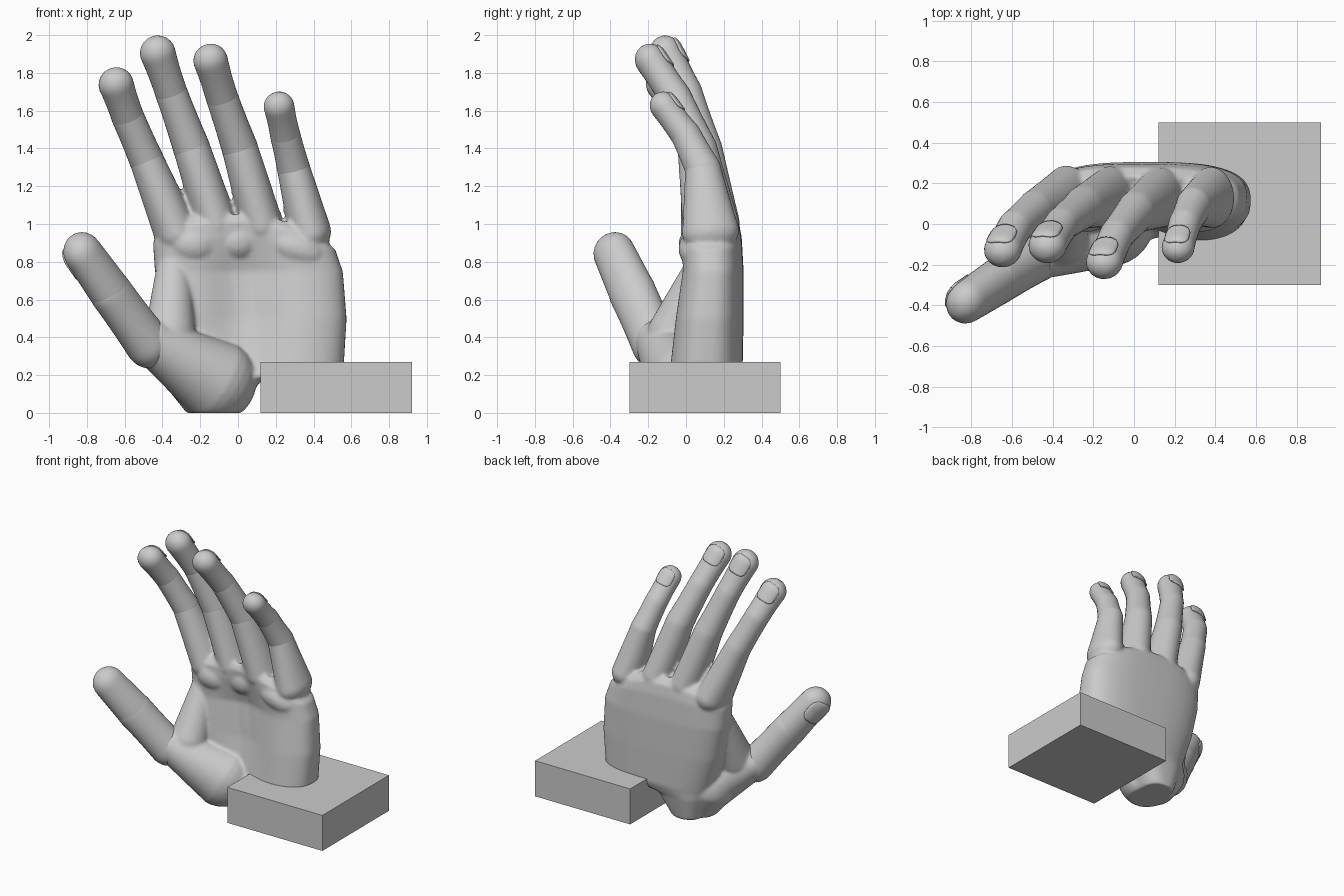
import bpy, bmesh
from math import sin, cos, pi, exp, copysign
from mathutils import Vector

cube = bpy.data.objects.get("Cube")
if cube:
    bpy.data.objects.remove(cube, do_unlink=True)

grey = bpy.data.materials.new("plain grey")
grey.use_nodes = True
tone = (0.6, 0.6, 0.6, 1)
grey.diffuse_color = tone
grey.node_tree.nodes["Principled BSDF"].inputs["Base Color"].default_value = tone


def finish(name, bm, angle=None):
    bmesh.ops.recalc_face_normals(bm, faces=bm.faces[:])
    mesh = bpy.data.meshes.new(name)
    bm.to_mesh(mesh)
    bm.free()
    mesh.materials.append(grey)
    ob = bpy.data.objects.new(name, mesh)
    bpy.context.collection.objects.link(ob)
    if angle:
        bpy.ops.object.select_all(action='DESELECT')
        bpy.context.view_layer.objects.active = ob
        ob.select_set(True)
        bpy.ops.object.shade_smooth_by_angle(angle=angle)
    return ob


def skin(rings):
    """Join a list of closed point rings into a capped surface."""
    bm = bmesh.new()
    loops = [[bm.verts.new(p) for p in ring] for ring in rings]
    n = len(loops[0])
    for a, b in zip(loops, loops[1:]):
        for i in range(n):
            bm.faces.new((a[i], a[(i + 1) % n], b[(i + 1) % n], b[i]))
    bm.faces.new(loops[0])
    bm.faces.new(loops[-1])
    return bm


def cut_floor(bm):
    cut = bmesh.ops.bisect_plane(bm, geom=bm.verts[:] + bm.edges[:] + bm.faces[:],
                                 plane_co=(0, 0, 0), plane_no=(0, 0, 1), clear_inner=True)
    edges = [e for e in cut["geom_cut"] if isinstance(e, bmesh.types.BMEdge)]
    if edges:
        bmesh.ops.holes_fill(bm, edges=edges)


def frame(a, b, back):
    d = (b - a).normalized()
    side = d.cross(Vector(back)).normalized()
    return d, side, side.cross(d)


def bone(name, a, b, ra, rb, depth=(1, 1), waist=0.0, back=(0, 1, 0)):
    """Round-ended tapering segment; depth scales the front-to-back radius."""
    a, b = Vector(a), Vector(b)
    d, side, up = frame(a, b, back)
    steps = [(a - d * ra * cos(k * pi / 14), ra * sin(k * pi / 14), depth[0])
             for k in range(1, 7)]
    for k in range(13):
        t = k / 12
        steps.append((a.lerp(b, t), ra + (rb - ra) * t - waist * sin(pi * t),
                      depth[0] + (depth[1] - depth[0]) * t))
    steps += [(b + d * rb * cos(k * pi / 14), rb * sin(k * pi / 14), depth[1])
              for k in range(6, 0, -1)]
    rings = [[c + side * r * cos(q * pi / 16) + up * r * s * sin(q * pi / 16)
              for q in range(32)] for c, r, s in steps]
    bm = skin(rings)
    cut_floor(bm)
    return finish(name, bm, 0.9)


def nail(name, a, b, r, depth, back=(0, 1, 0)):
    """Thin curved plate with rounded corners, following the fingertip."""
    a, b = Vector(a), Vector(b)
    d, side, up = frame(a, b, back)
    bm = bmesh.new()
    bmesh.ops.create_grid(bm, x_segments=10, y_segments=10, size=1)
    for v in bm.verts:
        u, w = v.co.x, v.co.y
        u, w = u * (1 - 0.2 * w ** 4), w * (1 - 0.2 * u ** 4)
        q = u * 0.8
        along = 0.75 * w - 0.2
        ring = (1 - max(along, 0) ** 2) ** 0.5 + 0.03
        v.co = (b + d * r * along + side * r * ring * sin(q)
                + up * r * ring * depth * cos(q))
    ob = finish(name, bm, 0.6)
    mod = ob.modifiers.new("thickness", 'SOLIDIFY')
    mod.thickness = 0.008
    mod.offset = 0


def pad(name, centre, size, tilt=0):
    bm = bmesh.new()
    bmesh.ops.create_uvsphere(bm, u_segments=24, v_segments=14, radius=1)
    ca, sa = cos(tilt), sin(tilt)
    for v in bm.verts:
        x, y, z = (c * s for c, s in zip(v.co, size))
        v.co = Vector(centre) + Vector((x * ca - z * sa, y, x * sa + z * ca))
    return finish(name, bm, 0.9)


# Base block
bm = bmesh.new()
bmesh.ops.create_cube(bm, size=1)
for v in bm.verts:
    v.co = Vector((0.52 + v.co.x * 0.8, 0.1 + v.co.y * 0.8, 0.135 + v.co.z * 0.27))
finish("base_block", bm)

# Palm: z, x min, x max, front y, back y, hollow depth, top curve
stations = [
    (0.0, -0.23, 0.01, -0.1, 0.23, 0, 0),
    (0.17, -0.28, 0.12, -0.1, 0.27, 0, 0),
    (0.25, -0.31, 0.56, -0.1, 0.3, 0.08, 0),
    (0.5, -0.39, 0.575, -0.075, 0.305, 0.11, 0),
    (0.75, -0.44, 0.555, -0.04, 0.305, 0.1, 0),
    (0.93, -0.45, 0.515, -0.04, 0.295, 0.05, 0.2),
    (1.01, -0.43, 0.48, -0.03, 0.28, 0.03, 0.4),
    (1.06, -0.37, 0.42, 0.02, 0.23, 0, 0.45),
]


def palm_ring(row):
    z, x0, x1, yf, yb, hollow, drop = row
    ring = []
    for k in range(64):
        c, s = cos(k * pi / 32), sin(k * pi / 32)
        x = (x0 + x1) / 2 + (x1 - x0) / 2 * copysign(abs(c) ** 0.7, c)
        y = (yf + yb) / 2 + (yb - yf) / 2 * copysign(abs(s) ** 0.75, s)
        if s < 0:
            y += hollow * exp(-((x - 0.03) / 0.2) ** 2) * min(1, -2 * s)
        ring.append(Vector((x, y, z - drop * (x + 0.05) ** 2)))
    return ring


rows = []
for lo, hi in zip(stations, stations[1:]):
    rows += [[p + (q - p) * k / 4 for p, q in zip(lo, hi)] for k in range(4)]
rows.append(stations[-1])
palm = finish("palm", skin([palm_ring(r) for r in rows]), 0.9)

# Flesh that melts into the palm: pads, thumb mound, web
flesh = [
    pad("index_pad", (-0.24, 0.05, 0.89), (0.13, 0.09, 0.1), -0.15),
    pad("middle_pad", (0.0, 0.07, 0.91), (0.11, 0.08, 0.1)),
    pad("little_pad", (0.31, 0.05, 0.87), (0.16, 0.09, 0.09), -0.35),
    bone("mound", (-0.12, 0.0, 0.17), (-0.45, -0.14, 0.375), 0.22, 0.125, (0.95, 1.05)),
    bone("heel", (-0.13, 0.05, 0.02), (-0.2, 0.03, 0.2), 0.13, 0.19),
    bone("web", (-0.36, -0.07, 0.42), (-0.34, 0.09, 0.78), 0.135, 0.09),
]

# Fingers: knuckle, two joints, tip centre, then their radii
fingers = {
    "index": ((-0.33, 0.13, 0.96), (-0.485, 0.07, 1.34), (-0.585, -0.015, 1.57),
              (-0.645, -0.125, 1.738), (0.118, 0.091, 0.086, 0.093)),
    "middle": ((-0.115, 0.135, 1.0), (-0.245, 0.085, 1.4), (-0.355, 0.0, 1.7),
               (-0.425, -0.105, 1.905), (0.112, 0.098, 0.085, 0.094)),
    "ring": ((0.125, 0.13, 1.0), (0.01, 0.06, 1.4), (-0.085, -0.055, 1.67),
             (-0.145, -0.185, 1.865), (0.112, 0.096, 0.085, 0.091)),
    "little": ((0.38, 0.13, 0.96), (0.295, 0.09, 1.29), (0.25, 0.0, 1.47),
               (0.217, -0.115, 1.622), (0.113, 0.088, 0.08, 0.081)),
}
for name, (k, j1, j2, tip, r) in fingers.items():
    flesh.append(bone(name + "_lower", k, j1, r[0], r[1], (1.35, 1.1)))
    bone(name + "_middle", j1, j2, r[1], r[2], (1.08, 1), 0.002)
    bone(name + "_tip", j2, tip, r[2], r[3], (1, 0.92), 0.003)
    nail(name + "_nail", j2, tip, r[3], 0.92)

# Fuse palm, flesh and lower finger segments into one soft body
bpy.ops.object.select_all(action='DESELECT')
for ob in flesh + [palm]:
    ob.select_set(True)
bpy.context.view_layer.objects.active = palm
bpy.ops.object.join()
blend = palm.modifiers.new("blend", 'REMESH')
blend.mode = 'VOXEL'
blend.voxel_size = 0.012
blend.use_smooth_shade = True
soften = palm.modifiers.new("soften", 'SMOOTH')
soften.factor = 0.5
soften.iterations = 6

# Thumb
base, joint, end = (-0.475, -0.16, 0.365), (-0.675, -0.285, 0.64), (-0.82, -0.38, 0.845)
thumb_back = (-0.85, 0.45, -0.2)
bone("thumb_lower", base, joint, 0.13, 0.128, (0.92, 0.84), 0.003, thumb_back)
bone("thumb_tip", joint, end, 0.126, 0.113, (0.85, 0.88), 0, thumb_back)
nail("thumb_nail", joint, end, 0.113, 0.88, thumb_back)
